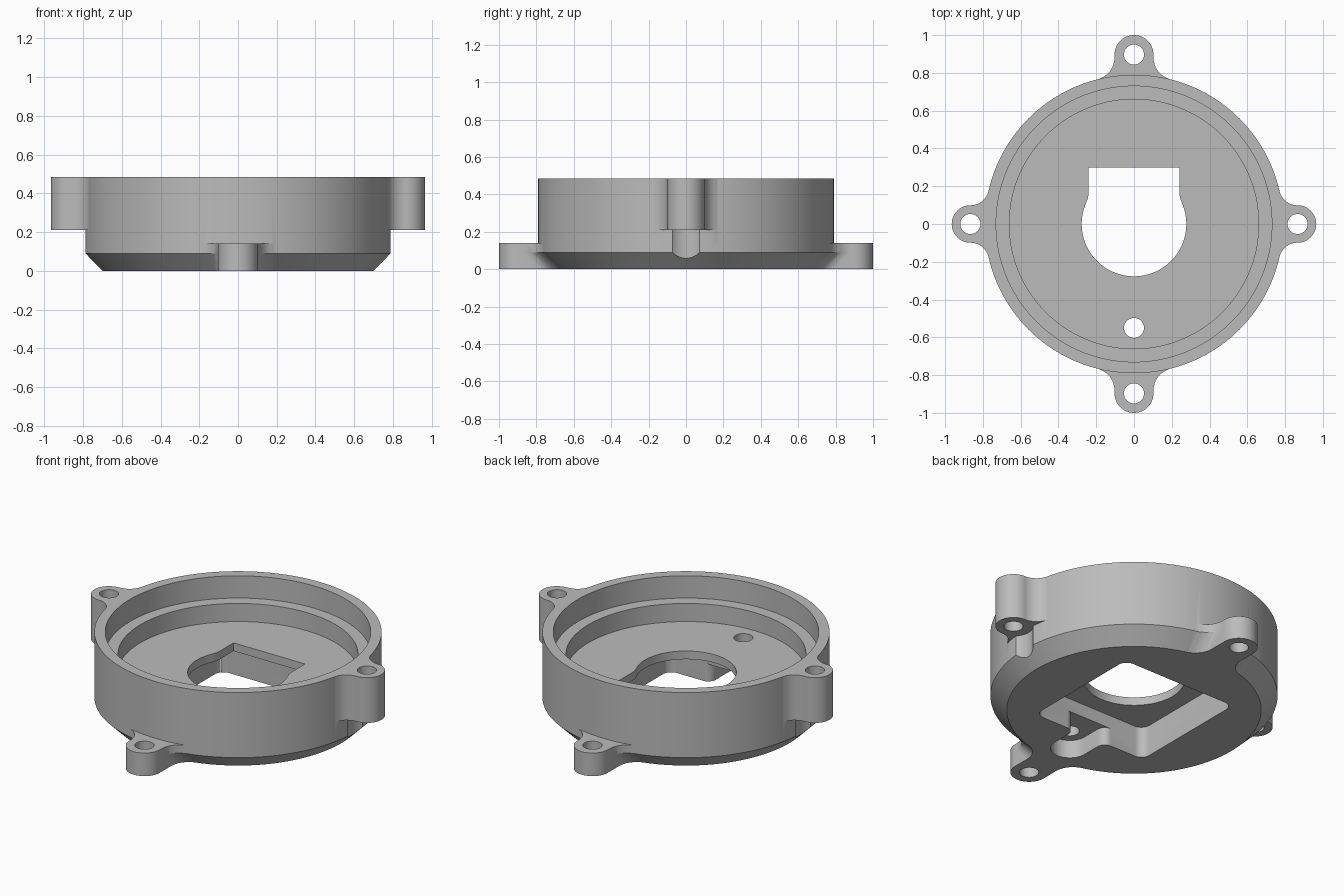
import bpy, bmesh
from math import sin, cos, pi, atan2, sqrt, radians
from mathutils import Matrix

cube = bpy.data.objects.get("Cube")
if cube:
    bpy.data.objects.remove(cube, do_unlink=True)

grey = bpy.data.materials.new("plain_grey")
grey.use_nodes = True
GREY = (0.5, 0.5, 0.5, 1)
grey.diffuse_color = GREY
grey.node_tree.nodes["Principled BSDF"].inputs["Base Color"].default_value = GREY


def make_object(name, bm):
    bmesh.ops.recalc_face_normals(bm, faces=bm.faces)
    mesh = bpy.data.meshes.new(name)
    bm.to_mesh(mesh)
    bm.free()
    mesh.materials.append(grey)
    ob = bpy.data.objects.new(name, mesh)
    bpy.context.collection.objects.link(ob)
    return ob


def loft(name, slices, turn=0.0):
    """Closed solid through matching (z, outline) slices."""
    bm = bmesh.new()
    rings = [[bm.verts.new((x, y, z)) for x, y in pts] for z, pts in slices]
    bm.faces.new(rings[0])
    bm.faces.new(rings[-1])
    n = len(rings[0])
    for low, high in zip(rings, rings[1:]):
        for i in range(n):
            j = (i + 1) % n
            bm.faces.new((low[i], low[j], high[j], high[i]))
    bm.transform(Matrix.Rotation(turn, 4, 'Z'))
    return make_object(name, bm)


def prism(name, pts, z0, z1):
    return loft(name, [(z0, pts), (z1, pts)])


def arc(cx, cy, r, a0, a1, n):
    return [(cx + r * cos(a0 + (a1 - a0) * i / n),
             cy + r * sin(a0 + (a1 - a0) * i / n)) for i in range(n + 1)]


def cylinder(name, x, y, r, z0, z1, n=48):
    return prism(name, arc(x, y, r, 0, 2 * pi * (n - 1) / n, n - 1), z0, z1)


def combine(target, tool, operation):
    mod = target.modifiers.new("bool", 'BOOLEAN')
    mod.operation = operation
    mod.solver = 'EXACT'
    mod.object = tool
    bpy.context.view_layer.objects.active = target
    bpy.ops.object.modifier_apply(modifier=mod.name)
    bpy.data.objects.remove(tool, do_unlink=True)


def ear_outline(dist, r, fillet, body_r):
    """Rounded ear along +x, blended into a round body by fillets."""
    lat = r + fillet
    along = sqrt((body_r + fillet) ** 2 - lat ** 2)
    side = arc(along, lat, fillet, atan2(-lat, -along), -pi / 2, 12)
    k = 1 - 0.004 / body_r
    side[0] = (side[0][0] * k, side[0][1] * k)
    tip = arc(dist, 0, r, pi / 2, -pi / 2, 24)
    return side + tip + [(x, -y) for x, y in reversed(side)]


# Turned cup with chamfered base and stepped bore
profile = [(0, 0), (.70, 0), (.79, .09), (.79, .485), (.73, .485),
           (.73, .35), (.66, .35), (.66, .24), (0, .24)]
bm = bmesh.new()
verts = [bm.verts.new((r, 0, z)) for r, z in profile]
edges = [bm.edges.new(pair) for pair in zip(verts, verts[1:])]
bmesh.ops.spin(bm, geom=verts + edges, cent=(0, 0, 0), axis=(0, 0, 1),
               angle=2 * pi, steps=144, use_merge=True)
bmesh.ops.remove_doubles(bm, verts=bm.verts, dist=1e-5)
housing = make_object("housing", bm)

# Screw clearance grooves under the side ears
SIDE, TAB = .866, .897
for s in (-1, 1):
    combine(housing, cylinder("groove", s * SIDE, 0, .108, -.1, .21), 'DIFFERENCE')

# High ears on the sides, low tabs at front and back
for s in (0, 1):
    side = ear_outline(SIDE, .099, .098, .79)
    combine(housing, loft("side_ear", [(.21, side), (.485, side)], s * pi), 'UNION')
    slices = [(z, ear_outline(TAB, .103, .12, r))
              for z, r in ((0, .70), (.09, .79), (.14, .79))]
    combine(housing, loft("mounting_tab", slices, s * pi + pi / 2), 'UNION')

# Screw holes
for s in (-1, 1):
    combine(housing, cylinder("ear_hole", s * SIDE, 0, .053, .15, .6), 'DIFFERENCE')
    combine(housing, cylinder("tab_hole", 0, s * TAB, .053, -.1, .2), 'DIFFERENCE')

# Square pocket in the underside
H, R = .385, .055
square = []
for q, (sx, sy) in enumerate(((1, 1), (-1, 1), (-1, -1), (1, -1))):
    square += arc(sx * (H - R), sy * (H - R), R, q * pi / 2, (q + 1) * pi / 2, 8)
combine(housing, prism("pocket", square, -.1, .19), 'DIFFERENCE')

# Shallow finger channel with flared mouth, opening off the pocket
flare = [(.155, -.34)] + arc(.155, -.435, .05, pi / 2, pi, 8)
lobe = flare + arc(0, -.55, .105, 0, -pi, 24) + [(-x, y) for x, y in reversed(flare)]
combine(housing, prism("channel", lobe, -.1, .11), 'DIFFERENCE')
combine(housing, cylinder("small_hole", 0, -.55, .053, .05, .4), 'DIFFERENCE')

# Keyhole opening through the floor: round with a flat-topped extension
opening = arc(0, 0, .277, radians(24), radians(-204), 64)
opening += [(-.243, .14), (-.24, .17), (-.24, .30), (.24, .30), (.24, .17), (.243, .14)]
combine(housing, prism("opening", opening, .12, .4), 'DIFFERENCE')

bpy.ops.object.select_all(action='DESELECT')
housing.select_set(True)
bpy.context.view_layer.objects.active = housing
bpy.ops.object.shade_smooth_by_angle(angle=radians(25))
